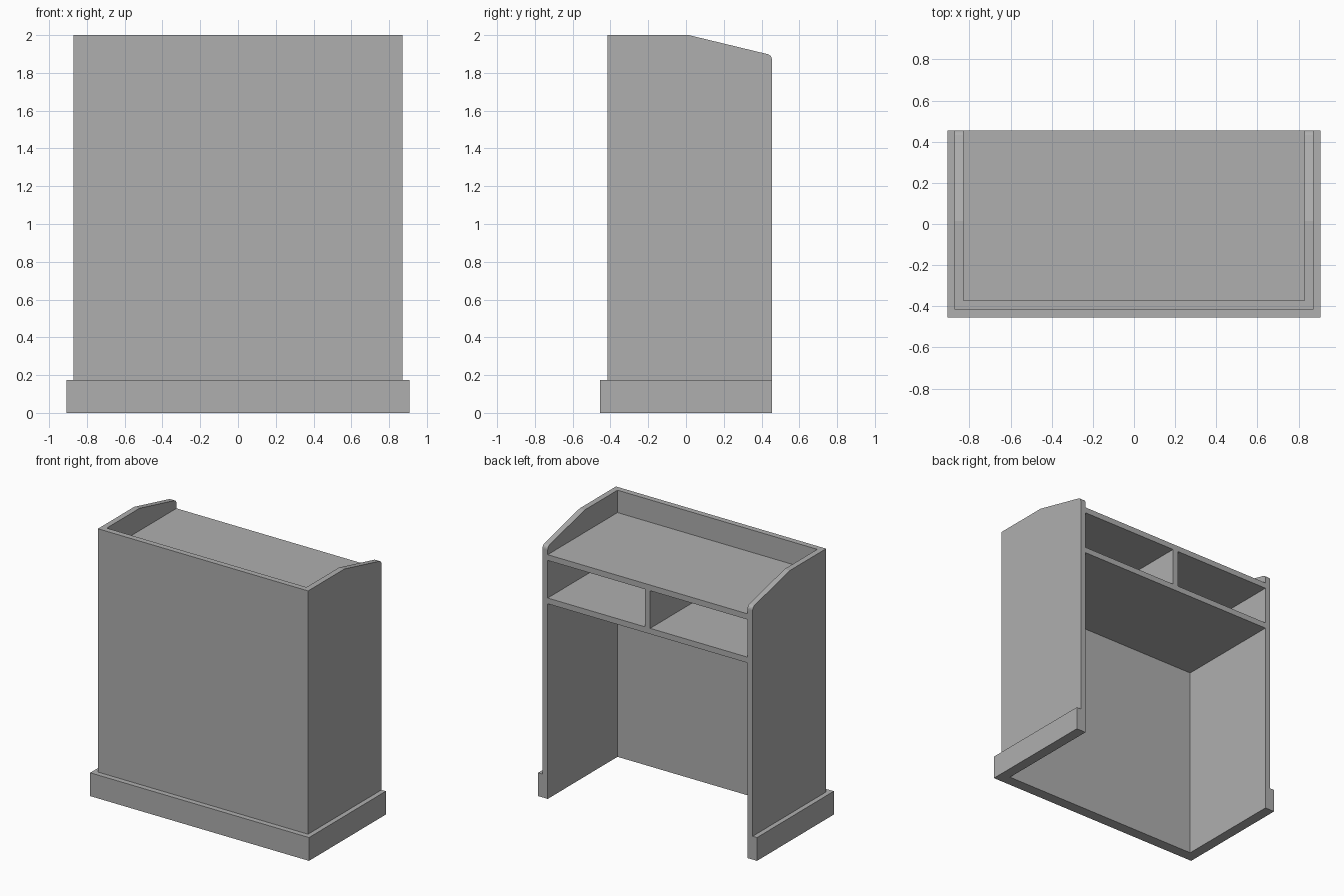
import bpy, bmesh, math
from mathutils import Vector

if "Cube" in bpy.data.objects:
    bpy.data.objects.remove(bpy.data.objects["Cube"])

BACK = 0.455          # open rear side
T = 0.043             # board thickness

# Dark grey paint for every board
paint = bpy.data.materials.new("dark_grey")
paint.diffuse_color = (0.43, 0.43, 0.43, 1)
paint.use_nodes = True
paint.node_tree.nodes["Principled BSDF"].inputs["Base Color"].default_value = paint.diffuse_color


def prism(name, points, offset):
    """Extrude a closed 3D outline along an offset vector."""
    bm = bmesh.new()
    face = bm.faces.new([bm.verts.new(p) for p in points])
    ext = bmesh.ops.extrude_face_region(bm, geom=[face])
    moved = [v for v in ext["geom"] if isinstance(v, bmesh.types.BMVert)]
    bmesh.ops.translate(bm, verts=moved, vec=Vector(offset))
    bmesh.ops.recalc_face_normals(bm, faces=bm.faces)
    mesh = bpy.data.meshes.new(name)
    bm.to_mesh(mesh)
    bm.free()
    mesh.materials.append(paint)
    obj = bpy.data.objects.new(name, mesh)
    bpy.context.collection.objects.link(obj)
    return obj


def u_wall(name, x_out, y_out, x_in, y_in, height):
    """U-shaped wall, open toward the back."""
    plan = [(-x_out, BACK), (-x_out, y_out), (x_out, y_out), (x_out, BACK),
            (x_in, BACK), (x_in, y_in), (-x_in, y_in), (-x_in, BACK)]
    return prism(name, [(x, y, 0) for x, y in plan], (0, 0, height))


def box(name, x0, x1, y0, y1, z0, z1):
    return prism(name, [(x0, y0, z0), (x1, y0, z0), (x1, y1, z0), (x0, y1, z0)],
                 (0, 0, z1 - z0))


# Front and side panels in one wall, trimmed to the sloped side profile
X_IN, Y_IN = 0.872 - T, -0.415 + T
panels = u_wall("counter_panels", 0.872, -0.415, X_IN, Y_IN, 2.0)
r, cy, cz = 0.03, BACK - 0.03, 1.87
arc = [(cy + r * math.cos(math.radians(a)), cz + r * math.sin(math.radians(a)))
       for a in (0, 19, 38, 57, 76)]
profile = [(-0.6, -0.1), (BACK + 0.0, -0.1)] + arc + [(0.015, 2.0), (0.015, 2.1), (-0.6, 2.1)]
cutter = prism("side_profile_cutter", [(-1, y, z) for y, z in profile], (2, 0, 0))
cutter.hide_render = True
cutter.hide_set(True)
trim = panels.modifiers.new("side_profile", "BOOLEAN")
trim.operation = "INTERSECT"
trim.solver = "EXACT"
trim.object = cutter

# Plinth wrapped around the foot
u_wall("plinth", 0.908, -0.455, 0.872, -0.415, 0.175)

# Worktop, lower shelf and the divider between them
TOP, LOW = 1.832, 1.507
for name, z in (("worktop", TOP), ("lower_shelf", LOW)):
    box(name, -X_IN, X_IN, Y_IN, BACK, z - T, z)
box("shelf_divider", -T / 2, T / 2, Y_IN, BACK, LOW, TOP - T)
